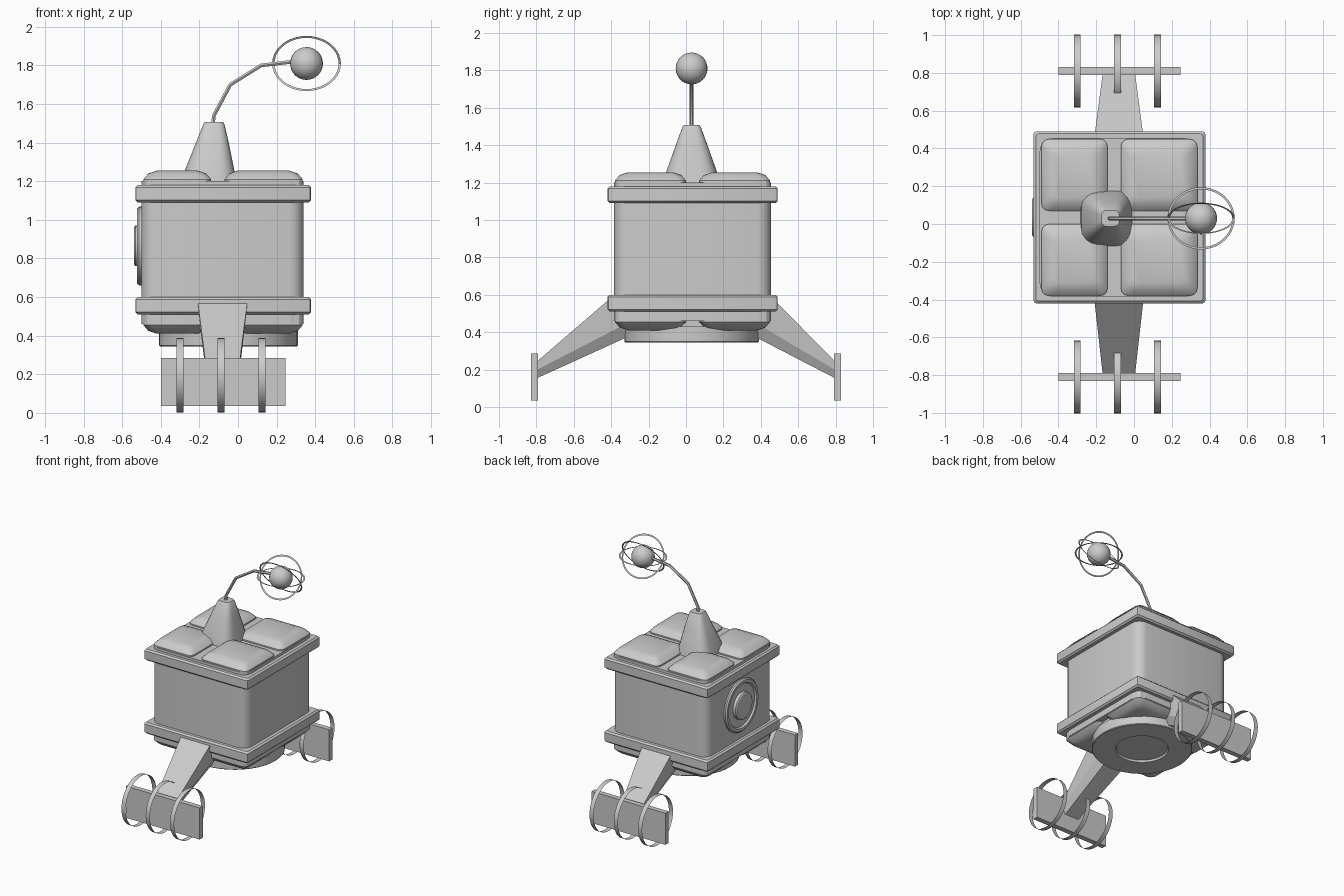
import bpy, bmesh, math
from math import sin, cos, pi
from mathutils import Vector, Matrix

if "Cube" in bpy.data.objects:
    bpy.data.objects.remove(bpy.data.objects["Cube"])

CX, CY = -0.08, 0.035      # body centre


def loft(name, sections, caps=True, smooth=35, matrix=None):
    """Skin a list of closed sections with equal point counts."""
    bm = bmesh.new()
    loops = [[bm.verts.new(p) for p in s] for s in sections]
    n = len(loops[0])
    for a, b in zip(loops, loops[1:]):
        for i in range(n):
            j = (i + 1) % n
            bm.faces.new((a[i], a[j], b[j], b[i]))
    if caps:
        bm.faces.new(loops[0][::-1])
        bm.faces.new(loops[-1])
        bmesh.ops.recalc_face_normals(bm, faces=bm.faces)
    if matrix:
        bm.transform(matrix)
    me = bpy.data.meshes.new(name)
    bm.to_mesh(me)
    bm.free()
    ob = bpy.data.objects.new(name, me)
    bpy.context.collection.objects.link(ob)
    bpy.ops.object.select_all(action='DESELECT')
    ob.select_set(True)
    bpy.context.view_layer.objects.active = ob
    bpy.ops.object.shade_smooth_by_angle(angle=math.radians(smooth))
    return ob


def rrect(cx, cy, hx, hy, r, z, seg=3):
    """Rounded rectangle at height z."""
    pts = []
    for k, (sx, sy) in enumerate(((1, 1), (-1, 1), (-1, -1), (1, -1))):
        for i in range(seg + 1):
            a = (k + i / seg) * pi / 2
            pts.append((cx + sx * (hx - r) + r * cos(a), cy + sy * (hy - r) + r * sin(a), z))
    return pts


def circle(r, z, n=32, ry=None):
    ry = r if ry is None else ry
    return [(r * cos(2 * pi * i / n), ry * sin(2 * pi * i / n), z) for i in range(n)]


def lathe(name, profile, matrix, n=32):
    return loft(name, [circle(r, z, n) for r, z in profile], matrix=matrix)


def box_slab(name, hx, hy, z0, z1, b=0.012):
    return loft(name, [rrect(CX + 0.003, CY, hx - d, hy - d, 0.015, z, 2)
                       for d, z in ((b, z0), (0, z0 + b), (0, z1 - b), (b, z1))])


# Main box with rounded corners
loft("body", [rrect(CX, CY, 0.42, 0.42, 0.075, z, 4) for z in (0.46, 1.20)])

# Frames round the top and bottom of the box
box_slab("upper_frame", 0.455, 0.455, 1.09, 1.18)
box_slab("lower_frame", 0.455, 0.455, 0.51, 0.60)

# Cushioned panels, four above and four below
PAD = ((0.0, 0.0, 0.04), (0.0, 0.055, 0.04), (0.025, 0.085, 0.045), (0.07, 0.1, 0.03))
for label, base, up in (("top", 1.155, 1), ("bottom", 0.51, -1)):
    for sx in (-1, 1):
        for sy in (-1, 1):
            x0, x1 = (-0.49, -0.14) if sx < 0 else (-0.07, 0.335)
            cx, hx = (x0 + x1) / 2, (x1 - x0) / 2
            loft(f"{label}_pad", [rrect(cx, CY + sy * 0.225, hx - d, 0.19 - d, r, base + up * h)
                                  for d, h, r in PAD], smooth=28)
loft("bottom_core", [rrect(CX, CY, 0.37, 0.37, 0.06, z) for z in (0.43, 0.52)])

# Antenna mount, a tapered turret with soft corners
loft("antenna_mount", [rrect(x, 0.03, hx, hy, r, z, 4) for x, hx, hy, r, z in (
    (-0.145, 0.14, 0.15, 0.08, 1.17), (-0.148, 0.13, 0.138, 0.08, 1.25),
    (-0.133, 0.085, 0.085, 0.05, 1.40), (-0.125, 0.055, 0.05, 0.03, 1.495),
    (-0.125, 0.047, 0.042, 0.025, 1.507))])

# Bent antenna arm
path = [Vector((x, 0.03, z)) for x, z in
        ((-0.13, 1.49), (-0.125, 1.54), (-0.04, 1.70), (0.12, 1.80), (0.29, 1.82))]
sections = []
for i, p in enumerate(path):
    t = (path[min(i + 1, len(path) - 1)] - path[max(i - 1, 0)]).normalized()
    side = Vector((0, 1, 0))
    up = t.cross(side)
    sections.append([p + 0.011 * (side * cos(a * pi / 3) + up * sin(a * pi / 3)) for a in range(6)])
loft("antenna_arm", sections)

# Antenna ball with flat hoops sharing the x axis
BALL = Vector((0.355, 0.03, 1.81))
bpy.ops.mesh.primitive_uv_sphere_add(segments=24, ring_count=16, radius=0.085, location=BALL)
bpy.context.object.name = "antenna_ball"
bpy.ops.object.shade_smooth()
for k in range(3):
    m = Matrix.Translation(BALL) @ Matrix.Rotation(k * pi / 3, 4, 'X')
    loft("antenna_hoop", [circle(0.178, 0, 40, 0.165), circle(0.166, 0, 40, 0.153)],
         caps=False, matrix=m)

# Round port on the left side
lathe("side_port", ((0.205, 0.0), (0.205, 0.015), (0.195, 0.025), (0.175, 0.025), (0.165, 0.012),
                    (0.105, 0.012), (0.105, 0.035), (0.095, 0.042)),
      Matrix.Translation((-0.497, CY, 0.865)) @ Matrix.Rotation(-pi / 2, 4, 'Y'))

# Round base disc with a shallow recess
lathe("base_disc", ((0.36, 0.43), (0.36, 0.35), (0.355, 0.345), (0.19, 0.345), (0.185, 0.36)),
      Matrix.Translation((-0.05, 0.03, 0)), 40)

# Legs, foot plates and open wheel bands, front and back
for label, s, y_top in (("front", -1, 0.42), ("rear", 1, 0.48)):
    def leg_section(rows):
        right = [(CX + w, s * y, z) for w, y, z in rows]
        return right + [(CX - w, s * y, z) for w, y, z in reversed(rows)]
    loft(f"{label}_leg", [
        leg_section(((0.13, y_top - 0.02, 0.585), (0.115, y_top - 0.09, 0.44), (0.08, y_top - 0.12, 0.38))),
        leg_section(((0.086, 0.795, 0.245), (0.086, 0.795, 0.20), (0.06, 0.795, 0.155)))], smooth=20)
    bpy.ops.mesh.primitive_cube_add(size=1, location=(-0.077, s * 0.81, 0.16))
    plate = bpy.context.object
    plate.name = f"{label}_foot_plate"
    plate.scale = (0.645, 0.04, 0.25)
    for x in (-0.30, -0.088, 0.125):
        m = Matrix.Translation((x, s * 0.81, 0.195)) @ Matrix.Rotation(pi / 2, 4, 'Y')
        loft(f"{label}_wheel_band", [circle(0.193, -0.018, 40), circle(0.193, 0.018, 40)],
             caps=False, matrix=m)
